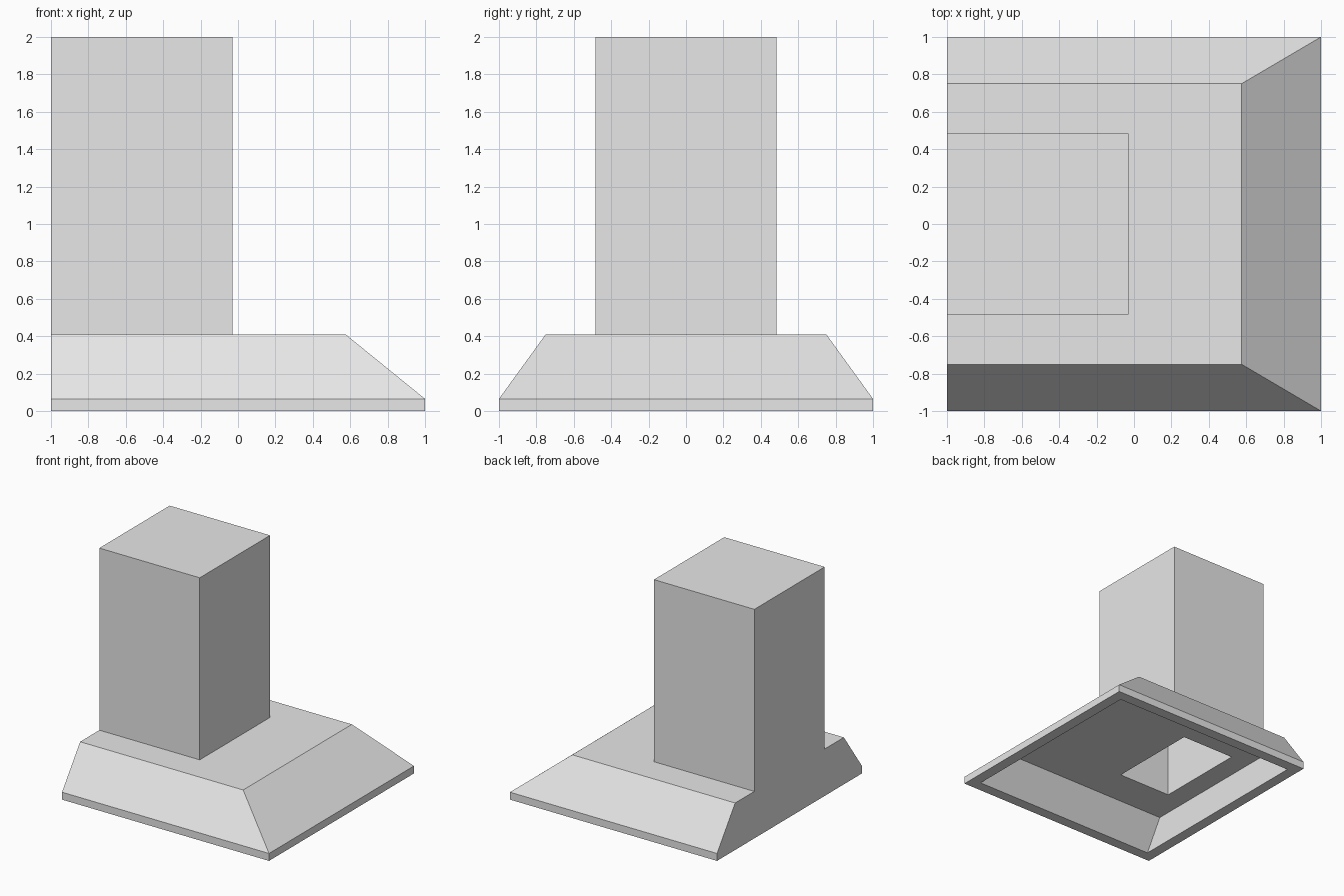
import bpy
import bmesh

cube = bpy.data.objects.get("Cube")
if cube:
    bpy.data.objects.remove(cube, do_unlink=True)

steel = bpy.data.materials.new("light_grey_steel")
steel.use_nodes = True
grey = (0.8, 0.8, 0.8, 1)
steel.diffuse_color = grey
steel.node_tree.nodes["Principled BSDF"].inputs["Base Color"].default_value = grey


def loft(name, rings):
    """Closed solid through stacked rectangles (back x, front x, half width, z)."""
    bm = bmesh.new()
    loops = []
    for x0, x1, w, z in rings:
        corners = ((x0, -w), (x1, -w), (x1, w), (x0, w))
        loops.append([bm.verts.new((x, y, z)) for x, y in corners])
    bm.faces.new(loops[0][::-1])
    bm.faces.new(loops[-1])
    for low, high in zip(loops, loops[1:]):
        for i in range(4):
            j = (i + 1) % 4
            bm.faces.new((low[i], low[j], high[j], high[i]))
    bmesh.ops.recalc_face_normals(bm, faces=bm.faces)
    mesh = bpy.data.meshes.new(name)
    bm.to_mesh(mesh)
    bm.free()
    mesh.materials.append(steel)
    obj = bpy.data.objects.new(name, mesh)
    bpy.context.collection.objects.link(obj)
    return obj


def cut(target, cutter):
    mod = target.modifiers.new("cut", 'BOOLEAN')
    mod.operation = 'DIFFERENCE'
    mod.solver = 'EXACT'
    mod.object = cutter
    bpy.context.view_layer.objects.active = target
    bpy.ops.object.modifier_apply(modifier=mod.name)


# Canopy with a thin upright lip, flat against the wall at -x
canopy = loft("hood_canopy", [(-1, 1, 1, 0), (-1, 1, 1, 0.065),
                              (-1, 0.575, 0.75, 0.41)])

# Chimney standing at the back of the canopy
chimney = loft("chimney", [(-1, -0.03, 0.485, 0.41), (-1, -0.03, 0.485, 2)])

# Hollow underside and the duct leading up into the chimney
cavity = loft("cavity_cutter", [(-0.905, 0.905, 0.905, -0.1),
                                (-0.905, 0.905, 0.905, 0),
                                (-0.905, 0.607, 0.745, 0.268)])
duct = loft("duct_cutter", [(-0.715, -0.2, 0.41, 0.2), (-0.715, -0.2, 0.41, 1.92)])

cut(canopy, cavity)
cut(canopy, duct)
cut(chimney, duct)
for helper in (cavity, duct):
    bpy.data.objects.remove(helper, do_unlink=True)
